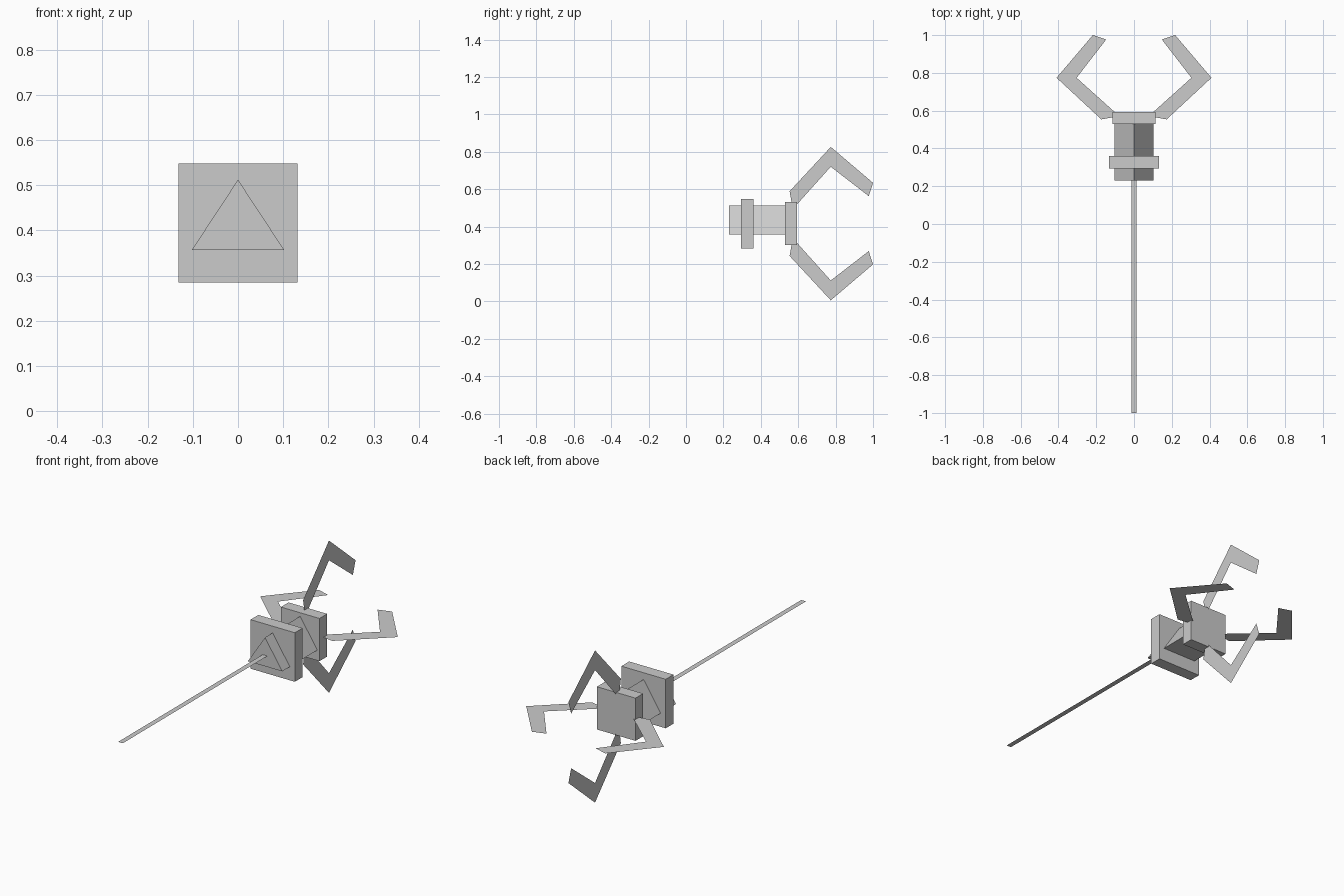
import bpy
import bmesh
from math import pi
from mathutils import Matrix, Vector

default = bpy.data.objects.get("Cube")
if default:
    bpy.data.objects.remove(default, do_unlink=True)

AXIS_Z = 0.416  # height of the centre line

grey = bpy.data.materials.new("plain grey")
grey.use_nodes = True
colour = (0.6, 0.6, 0.6, 1.0)
grey.diffuse_color = colour
grey.node_tree.nodes["Principled BSDF"].inputs["Base Color"].default_value = colour


def make_part(name, outline, depth=None, matrix=Matrix()):
    """Face from an outline, optionally extruded along y, placed on the centre line."""
    bm = bmesh.new()
    face = bm.faces.new([bm.verts.new(p) for p in outline])
    if depth:
        extruded = bmesh.ops.extrude_face_region(bm, geom=[face], use_keep_orig=True)
        moved = [g for g in extruded["geom"] if isinstance(g, bmesh.types.BMVert)]
        bmesh.ops.translate(bm, verts=moved, vec=Vector((0, depth, 0)))
        bmesh.ops.recalc_face_normals(bm, faces=bm.faces[:])
    bm.transform(Matrix.Translation((0, 0, AXIS_Z)) @ matrix)
    mesh = bpy.data.meshes.new(name)
    bm.to_mesh(mesh)
    bm.free()
    mesh.materials.append(grey)
    obj = bpy.data.objects.new(name, mesh)
    bpy.context.collection.objects.link(obj)
    return obj


def square(r, y):
    return [(-r, y, -r), (r, y, -r), (r, y, r), (-r, y, r)]


# Square guard and claw mount
make_part("guard_plate", square(0.132, 0.295), 0.066)
make_part("claw_mount", square(0.115, 0.529), 0.065)

# Triangular body running through the guard into the mount
make_part("body_prism", [(-0.102, 0.23, -0.059), (0.102, 0.23, -0.059),
                         (0, 0.23, 0.096)], 0.32)

# Flat shaft
make_part("shaft", [(-0.014, -1, 0), (0.014, -1, 0), (0.014, 0.24, 0), (-0.014, 0.24, 0)])

# Four flat bent claws around the centre line
claw = [(0.173, 0.554, 0), (0.41, 0.774, 0), (0.218, 1, 0),
        (0.147, 0.977, 0), (0.304, 0.774, 0), (0.09, 0.582, 0), (0.11, 0.565, 0)]
for i, side in enumerate(("left", "lower", "right", "upper")):
    make_part(side + "_claw", claw, matrix=Matrix.Rotation(i * pi / 2, 4, "Y"))
